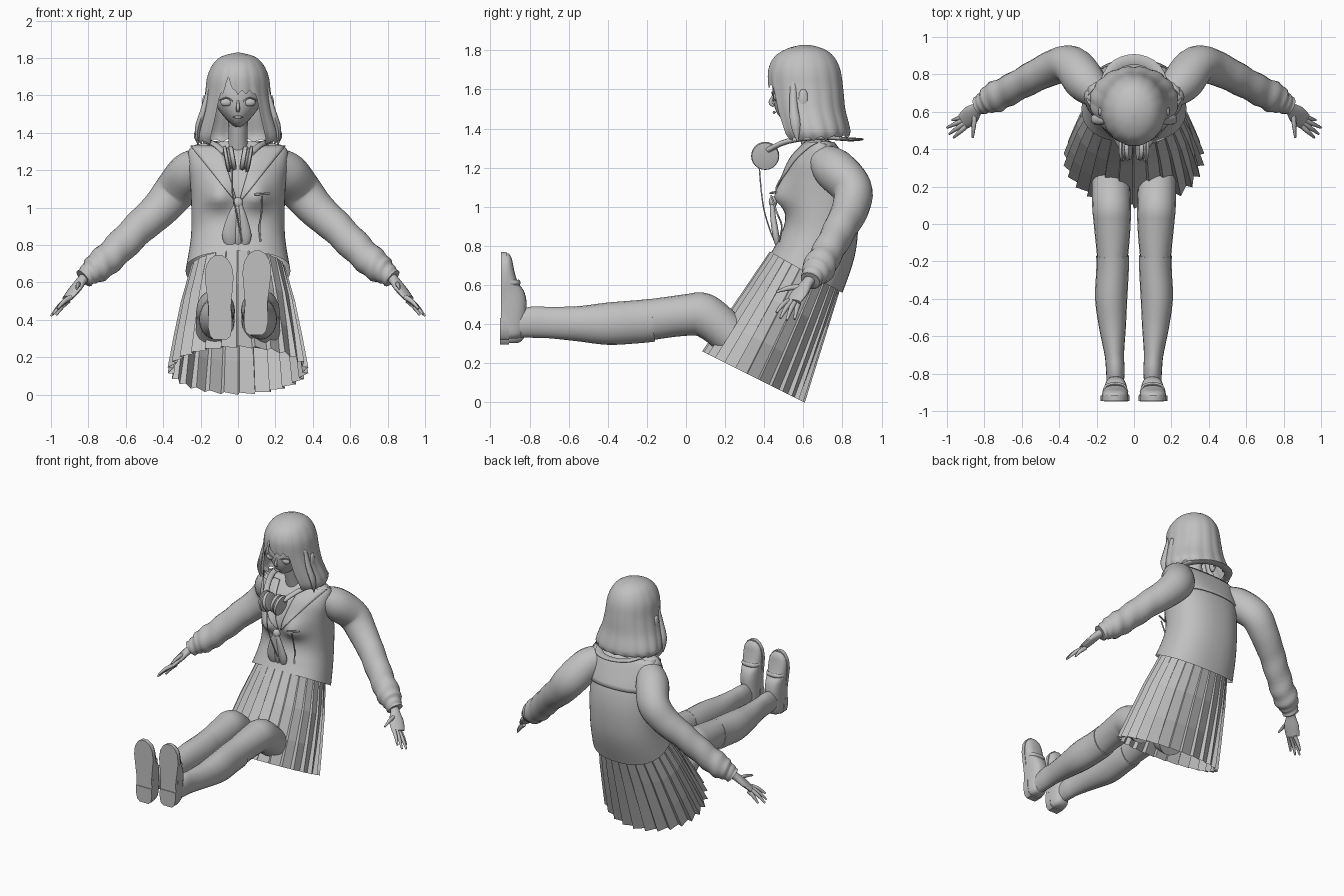
import bpy, bmesh, math
from mathutils import Vector
from mathutils.bvhtree import BVHTree

mat = bpy.data.materials.new("clay grey")
mat.diffuse_color = (0.53, 0.53, 0.53, 1)


def make(name, verts, faces, smooth=50, thick=0):
    me = bpy.data.meshes.new(name)
    me.from_pydata([tuple(v) for v in verts], [], faces)
    bm = bmesh.new()
    bm.from_mesh(me)
    bmesh.ops.recalc_face_normals(bm, faces=bm.faces)
    bm.to_mesh(me)
    bm.free()
    ob = bpy.data.objects.new(name, me)
    bpy.context.collection.objects.link(ob)
    me.materials.append(mat)
    if thick:
        m = ob.modifiers.new("thickness", 'SOLIDIFY')
        m.thickness, m.offset = thick, 0
    if smooth:
        bpy.ops.object.select_all(action='DESELECT')
        ob.select_set(True)
        bpy.context.view_layer.objects.active = ob
        bpy.ops.object.shade_smooth_by_angle(angle=math.radians(smooth))
    return ob


def grid_faces(rows, n, closed=True):
    return [(r*n+i, r*n+(i+1) % n, (r+1)*n+(i+1) % n, (r+1)*n+i)
            for r in range(rows-1) for i in range(n if closed else n-1)]


def loft(name, rings, smooth=50, caps=(True, True)):
    n = len(rings[0])
    f = grid_faces(len(rings), n)
    if caps[0]:
        f.append(tuple(range(n)))
    if caps[1]:
        f.append(tuple(range((len(rings)-1)*n, len(rings)*n)))
    return make(name, [v for r in rings for v in r], f, smooth)


def spline(pts, sub):
    """Smooth interpolation through tuples of numbers."""
    P = [Vector(p) for p in pts]
    out = []
    for i in range(len(P)-1):
        a, b, c, d = P[max(i-1, 0)], P[i], P[i+1], P[min(i+2, len(P)-1)]
        for k in range(sub):
            t = k/sub
            out.append(b + (c-a)*(t/2) + (a*2-b*5+c*4-d)*(t*t/2) + (b*3-a-c*3+d)*(t**3/2))
    return out + [P[-1]]


def tube(name, pts, side=1, n=14, sub=4, ref=(1, 0, 0), wrinkle=0, smooth=60):
    """Tube through (x, y, z, radius along ref, other radius)."""
    S = spline(pts, sub)
    C = [Vector(s[:3]) for s in S]
    rings = []
    for i, s in enumerate(S):
        t = (C[min(i+1, len(C)-1)] - C[max(i-1, 0)]).normalized()
        u = (Vector(ref) - t*t.dot(Vector(ref))).normalized()
        v = t.cross(u)
        ring = []
        for k in range(n):
            a = 2*math.pi*k/n
            w = 1 + wrinkle*min(1, max(0, i/len(S)*4-1.6))*math.sin(i*1.3 + 2.5*math.sin(a))
            p = C[i] + u*(math.cos(a)*s[3]*w) + v*(math.sin(a)*s[4]*w)
            ring.append((p.x*side, p.y, p.z))
        rings.append(ring)
    return loft(name, rings, smooth)


def ball(name, c, r, taper=0, n=24):
    """Ellipsoid; taper narrows the lower half."""
    rings = []
    for j in range(1, n//2):
        b = math.pi*j/(n//2)
        k = math.sin(b)*(1 - taper*max(0, -math.cos(b))**1.5)
        rings.append([(c[0]+r[0]*k*math.cos(2*math.pi*i/n), c[1]+r[1]*math.sin(b)**(.6 if taper else 1)
                       * math.sin(2*math.pi*i/n), c[2]+r[2]*math.cos(b)) for i in range(n)])
    return loft(name, rings, 80)


def tilted(yf, zf, yb, zb, hw, n=56, e=.85):
    ring = []
    for i in range(n):
        a = 2*math.pi*i/n
        s, c = math.sin(a), math.cos(a)
        s, c = math.copysign(abs(s)**e, s), math.copysign(abs(c)**e, c)
        p = Vector((hw*s, (yf+yb)/2 - (yb-yf)/2*c, (zf+zb)/2 - (zb-zf)/2*c))
        if c > 0:  # bust
            sz = .085 if p.z > 1.05 else .055
            p.y -= .062*math.exp(-((abs(p.x)-.10)/.075)**2 - ((p.z-1.05)/sz)**2)
        ring.append(p)
    return ring


# blouse body
body = [tilted(*r) for r in spline([
    (.435, .765, .80, .56, .28), (.47, .83, .85, .70, .262), (.505, .92, .875, .82, .25),
    (.505, 1.05, .88, .97, .25), (.505, 1.15, .86, 1.10, .255), (.54, 1.25, .82, 1.20, .265),
    (.62, 1.335, .76, 1.315, .25), (.64, 1.355, .72, 1.345, .10)], 5)]
loft("blouse", body, 60, (False, True))

# pleated skirt
pleats, rings = 26, []
for t in (0, .35, .7, 1):
    ring = []
    for i in range(pleats):
        for k, g in ((0, 1.01), (.9, 1 - .01 - .07*t)):
            a = 2*math.pi*(i+k)/pleats
            hw, d, h = .25+.125*t**.8, .18+.08*t, -.09-.04*t
            ring.append((hw*g*math.sin(a), .61-.265*t - d*g*math.cos(a), .68-.55*t - h*g*math.cos(a)))
    rings.append(ring)
loft("pleated_skirt", rings, 0, (False, False))

# sailor collar laid over the blouse
flat = [v for r in body for v in r]
tree = BVHTree.FromPolygons(flat, grid_faces(len(body), 56))


def lay(x, z, front):
    d = 1 if front else -1
    hit = tree.ray_cast(Vector((x, .65-d, z)), Vector((0, d, 0)))[0]
    y = hit.y if hit else .68
    return (x, y - d*.008, z)


for s in (1, -1):
    m = 16
    v = [lay(s*(.01+t*.08 + w*(.01+.155*t)), 1.04+.29*t, True)
         for t in [i/m for i in range(m+1)] for w in [j/6 for j in range(7)]]
    make("collar_front", v, grid_faces(m+1, 7, False), 60, .008)
v = [lay(-.245+.49*i/16, 1.12+.21*j/8, False) for j in range(9) for i in range(17)]
make("collar_back", v, grid_faces(9, 17, False), 60, .008)

# scarf knot and tails
ball("scarf_knot", (0, .445, 1.025), (.028, .022, .03), n=16)
for x, r in ((-.04, .045), (.04, .032), (0, .025)):
    tube("scarf_tail", [(x*.2, .44, 1.02, .012, .012), (x*.6, .445, .95, r*.7, .015),
                        (x, .46, .85, r, .018), (x*.9, .47, .79, r*.5, .008)], n=10)

# chest pocket edge and hanging cord
tube("pocket_edge", [(.09, .432, 1.07, .006, .006), (.17, .462, 1.075, .006, .006)], ref=(0, 0, 1), n=6)
tube("pocket_cord", [(.13, .435, 1.06, .005, .005), (.125, .465, .97, .005, .005),
                     (.115, .49, .90, .005, .005), (.12, .475, .82, .005, .005)], n=6)

for s in (1, -1):
    # sleeve and cuff
    tube("sleeve", [(.19, .69, 1.245, .08, .08), (.26, .76, 1.19, .11, .11), (.335, .85, 1.09, .102, .112),
                    (.42, .84, .99, .095, .10), (.53, .79, .89, .085, .09), (.66, .72, .76, .08, .085),
                    (.75, .675, .68, .082, .08), (.795, .65, .645, .06, .06), (.825, .635, .62, .052, .052)],
         s, 20, 6, (0, 1, 0), .05)
    # hand
    tube("palm", [(.80, .65, .645, .03, .03), (.835, .62, .61, .032, .026), (.87, .585, .565, .05, .022),
                  (.91, .55, .515, .045, .016)], s, 12, ref=(.4, 1, .2))
    for a, b in (((.895, .525, .52), (.965, .462, .46)), ((.905, .54, .515), (.988, .482, .43)),
                 ((.91, .556, .51), (1.0, .515, .42)), ((.905, .575, .505), (.972, .555, .425)),
                 ((.85, .60, .59), (.862, .462, .565))):
        A, B = Vector(a), Vector(b)
        M = A.lerp(B, .5) + Vector((0, 0, .008))
        tube("finger", [(*A, .015, .014), (*M, .013, .012), (*B, .006, .006)], s, 8, ref=(0, 0, 1))

    # leg, with a sock ending below the knee
    tube("leg", [(.125, .25, .32, .10, .10), (.122, .16, .40, .103, .105), (.12, .085, .448, .103, .112),
                 (.117, .02, .448, .10, .107), (.115, -.08, .437, .092, .104), (.115, -.2, .42, .08, .105)], s, 20, 4)
    tube("sock", [(.115, -.17, .42, .087, .11), (.115, -.25, .412, .087, .11), (.122, -.4, .402, .086, .108),
                  (.115, -.55, .402, .072, .09), (.105, -.7, .408, .052, .08), (.10, -.78, .41, .05, .08),
                  (.10, -.87, .40, .045, .07)], s, 20, 5)
    # shoe upper, lofted from heel to toe
    dz, rings = .012*s, []
    for z, y, w in spline([(.315, -.86, .04), (.34, -.83, .058), (.42, -.82, .062), (.50, -.815, .064),
                           (.56, -.83, .066), (.60, -.86, .07), (.67, -.88, .070), (.72, -.89, .056),
                           (.748, -.905, .025)], 3):
        x0 = .098 + .02*(z-.5)
        rings.append([(s*(x0 + w*math.copysign(abs(math.cos(a))**.7, math.cos(a))),
                       -.925 + (y+.925)*math.sin(a)**.8, z+dz)
                      for a in [math.pi*k/14*.9999 for k in range(15)]])
    loft("shoe_upper", rings, 60)
    # sole and heel
    for nm, z0, z1, ya, yb in (("sole", .31, .76, -.945, -.918), ("heel", .305, .43, -.95, -.905)):
        out = [(.307, .035), (.325, .055), (.37, .064), (.42, .063), (.48, .06), (.56, .069),
               (.64, .077), (.70, .069), (.74, .045), (.757, .018)]
        out = [q for q in out if z0 <= q[0]+.004 and q[0] <= z1]
        loop = [(.098+.02*(z-.5)+w, z) for w, z in [(q[1], q[0]) for q in out]]
        loop += [(.098+.02*(z-.5)-w, z) for z, w in out[::-1]]
        loft("shoe_"+nm, [[(s*x, y, z+dz) for x, z in loop] for y in (ya, yb)], 40)
    # shoe strap
    tube("shoe_strap", [(.038, -.90, .60+dz, .014, .008), (.055, -.866, .60+dz, .014, .01),
                        (.10, -.856, .60+dz, .016, .01), (.145, -.866, .60+dz, .014, .01),
                        (.162, -.90, .60+dz, .014, .008)], s, 8, ref=(0, 0, 1))

    # eyes, ears and a loose lock of hair in front of each ear
    ball("eye", (s*.062, .462, 1.562), (.032, .016, .022), n=16)
    tube("eyelid", [(.028, .447, 1.568, .004, .004), (.062, .441, 1.587, .004, .004),
                    (.098, .475, 1.572, .004, .004)], s, 6)
    ball("ear", (s*.176, .60, 1.54), (.018, .028, .065), n=14)
    tube("long_lock", [(.155, .55, 1.64, .01, .015), (.185, .55, 1.52, .016, .022), (.215, .56, 1.42, .016, .025),
                       (.215, .57, 1.335, .003, .004)], s, 8)

    # headphone cups, tilted together at the bottom
    prof = [(-.03, .05), (-.027, .062), (-.008, .066), (-.004, .058), (.004, .058), (.008, .072), (.022, .068), (.026, .045)]
    loft("headphone_cup", [[(s*(.046+dx+.18*r*math.sin(k*math.pi/12)), .405+r*math.cos(k*math.pi/12),
                             1.262+r*math.sin(k*math.pi/12)-.18*dx)
                            for k in range(24)] for dx, r in prof], 40)

# neck, head, nose and lips
tube("neck", [(0, .66, 1.28, .06, .06), (0, .63, 1.38, .05, .055), (0, .61, 1.48, .055, .06)])
ball("head", (0, .585, 1.585), (.130, .143, .158), .5, 32)
tube("nose", [(0, .45, 1.575, .005, .006), (0, .432, 1.533, .01, .01), (0, .45, 1.515, .009, .006)], n=8)
tube("lips", [(-.026, .458, 1.483, .003, .003), (0, .45, 1.483, .008, .007), (.026, .458, 1.483, .003, .003)],
     ref=(0, 0, 1), n=8)

# hair shell: hangs long round the sides and back, short over the face
prof = spline([(1.828, .012, .59, .63), (1.81, .085, .52, .70), (1.77, .132, .455, .755), (1.70, .165, .42, .79),
               (1.60, .178, .422, .805), (1.50, .20, .435, .815), (1.42, .228, .455, .835),
               (1.37, .235, .47, .84), (1.33, .20, .50, .80)], 5)


def hair_at(z):
    for p, q in zip(prof, prof[1:]):
        if q[0] <= z:
            return p.lerp(q, (p[0]-z)/(p[0]-q[0]))
    return prof[-1]


N, R, rings = 120, 26, []
for j in range(R):
    ring = []
    for i in range(N):
        a = 2*math.pi*i/N
        d = min(a, 2*math.pi-a)
        b = a if a < math.pi else a-2*math.pi
        lock = abs(math.sin(a*8))
        side = min(1, max(0, (d-.56)/.13))
        fringe = 1.60 + .025*abs(math.sin(a*13)) + .08*math.exp(-(b+.3)**2/.01)
        end = fringe*(1-side) + (1.335 + .02*lock + .012*max(0, -math.cos(a)))*side
        z = 1.828 - (1.828-end)*(j/(R-1))**1.25
        h = hair_at(z)
        g = 1 + .03*(lock-.6)*j/R
        ring.append((h[1]*g*math.sin(a), (h[2]+h[3])/2 - (h[3]-h[2])/2*g*math.cos(a), z))
    rings.append(ring)
loft("hair", rings, 60, (True, False))

# headphone band round the neck and its cable
tube("headphone_band", [(-.07, .42, 1.29, .014, .02), (-.12, .52, 1.335, .014, .02), (-.17, .68, 1.355, .012, .022),
                        (-.12, .83, 1.345, .01, .028), (0, .88, 1.345, .008, .03), (.12, .83, 1.345, .01, .028),
                        (.17, .68, 1.355, .012, .022), (.12, .52, 1.335, .014, .02), (.07, .42, 1.29, .014, .02)],
     ref=(0, 0, 1), n=10)
tube("cable", [(-.03, .375, 1.2, .004, .004), (-.03, .385, 1.08, .004, .004), (-.01, .40, .98, .004, .004),
               (.01, .43, .88, .004, .004), (.02, .455, .82, .004, .004)], n=6)
